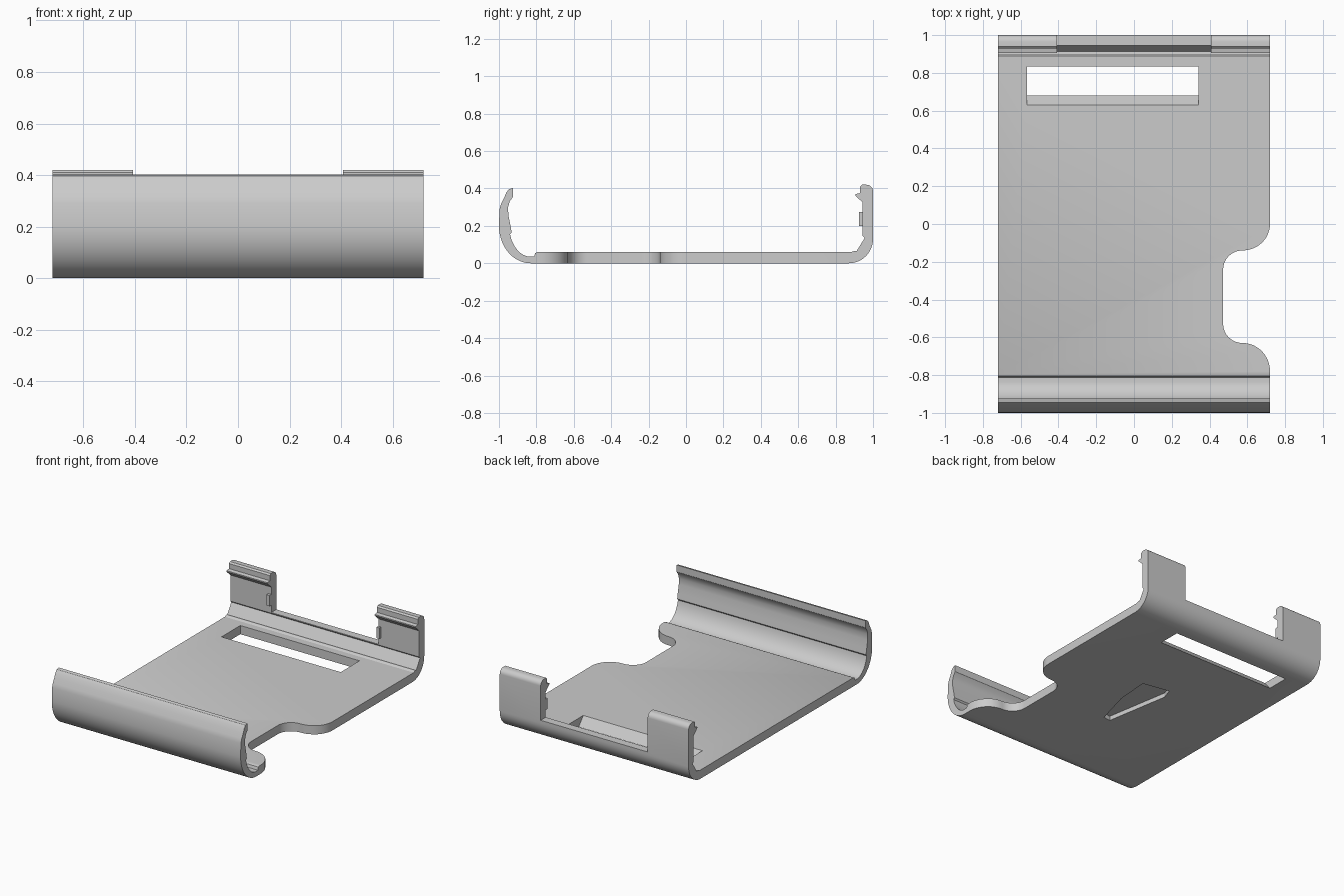
import bpy, bmesh
from math import sin, cos, radians

cube = bpy.data.objects.get("Cube")
if cube:
    bpy.data.objects.remove(cube, do_unlink=True)

HALF = 0.72      # half width
FLOOR = 0.06     # plate thickness

grey = bpy.data.materials.new("plain grey")
grey.use_nodes = True
grey.diffuse_color = (0.6, 0.6, 0.6, 1)
grey.node_tree.nodes["Principled BSDF"].inputs["Base Color"].default_value = (0.6, 0.6, 0.6, 1)


def arc(cx, cy, rx, ry, start, end, steps=12):
    """Points along an elliptical arc, angles in degrees."""
    angles = [radians(start + (end - start) * i / steps) for i in range(steps + 1)]
    return [(cx + rx * cos(a), cy + ry * sin(a)) for a in angles]


def prism(name, outline, low, high, axis):
    """Extrude a closed outline along x (outline in y, z) or z (outline in x, y)."""
    place = (lambda p, t: (t, *p)) if axis == "x" else (lambda p, t: (*p, t))
    bm = bmesh.new()
    face = bm.faces.new([bm.verts.new(place(p, low)) for p in outline])
    new = bmesh.ops.extrude_face_region(bm, geom=[face])["geom"]
    shift = place((0, 0), high - low)
    bmesh.ops.translate(bm, vec=shift, verts=[v for v in new if isinstance(v, bmesh.types.BMVert)])
    bmesh.ops.recalc_face_normals(bm, faces=bm.faces)
    mesh = bpy.data.meshes.new(name)
    bm.to_mesh(mesh)
    bm.free()
    mesh.materials.append(grey)
    obj = bpy.data.objects.new(name, mesh)
    bpy.context.collection.objects.link(obj)
    return obj


def activate(obj):
    bpy.ops.object.select_all(action="DESELECT")
    obj.select_set(True)
    bpy.context.view_layer.objects.active = obj


def cut(obj, cutter):
    mod = obj.modifiers.new("cut", "BOOLEAN")
    mod.operation = "DIFFERENCE"
    mod.solver = "EXACT"
    mod.object = cutter
    cutter.hide_render = True
    activate(obj)
    bpy.ops.object.modifier_apply(modifier=mod.name)
    bpy.data.objects.remove(cutter, do_unlink=True)


# Side profile: front hook, plate, back wall with its barb
hook_outer = [(-0.925, 0.402), (-0.945, 0.397), (-0.96, 0.38), (-0.972, 0.35),
              (-0.988, 0.32), (-0.997, 0.29)] + arc(-0.83, 0.2, 0.17, 0.2, 175, 270, 16)
wall_outer = arc(0.87, 0.13, 0.13, 0.13, -90, 0) + arc(0.965, 0.385, 0.035, 0.035, 0, 90, 6)
barb = [(0.94, 0.42), (0.93, 0.41), (0.93, 0.375), (0.905, 0.37), (0.905, 0.362), (0.945, 0.325)]
chamfer = [(0.945, 0.145), (0.955, 0.135), (0.912, 0.065), (0.9, 0.067), (0.885, FLOOR)]
groove = [(-0.795, FLOOR), (-0.806, 0.055), (-0.812, 0.036)]
hook_inner = (arc(-0.83, 0.2, 0.115, 0.165, 266, 196, 12)
              + [(-0.932, 0.165), (-0.938, 0.2), (-0.95, 0.26), (-0.951, 0.3),
                 (-0.943, 0.33), (-0.925, 0.355)])
holder = prism("bracket_body", hook_outer + wall_outer + barb + chamfer + groove + hook_inner,
               -HALF, HALF, "x")

# Gap that splits the back wall into two tabs
cut(holder, prism("tab_gap", [(0.88, 0.15), (1.1, 0.15), (1.1, 0.5), (0.88, 0.5)], -0.408, 0.408, "x"))

# Slot with a sloped front edge
cut(holder, prism("slot_cutter", [(0.605, 0.09), (0.705, -0.03), (0.835, -0.03), (0.835, 0.09)],
                  -0.567, 0.342, "x"))

# Rounded notch in the left edge
notch = ([(0.8, 0)] + arc(0.575, 0, 0.145, 0.14, 0, -90) + arc(0.575, -0.24, 0.103, 0.1, 90, 180)
         + arc(0.575, -0.53, 0.103, 0.1, 180, 270) + arc(0.575, -0.78, 0.145, 0.15, 90, 0)
         + [(0.8, -0.78)])
cut(holder, prism("notch_cutter", notch, -0.05, 0.09, "z"))

# Shallow pocket in the underside
pocket = [(0.007, -0.29), (0.077, -0.034), (0.095, 0.2), (-0.097, 0.236), (-0.123, 0.158), (-0.046, -0.296)]
cut(holder, prism("pocket_cutter", pocket, -0.05, 0.03, "z"))

activate(holder)
bpy.ops.object.shade_smooth_by_angle(angle=radians(25))

# Small nubs at the inner edge of each tab
for side, name in ((1, "left_nub"), (-1, "right_nub")):
    ends = sorted((side * 0.408, side * 0.43))
    prism(name, [(0.925, 0.2), (0.95, 0.2), (0.95, 0.275), (0.925, 0.275)], ends[0], ends[1], "x")
